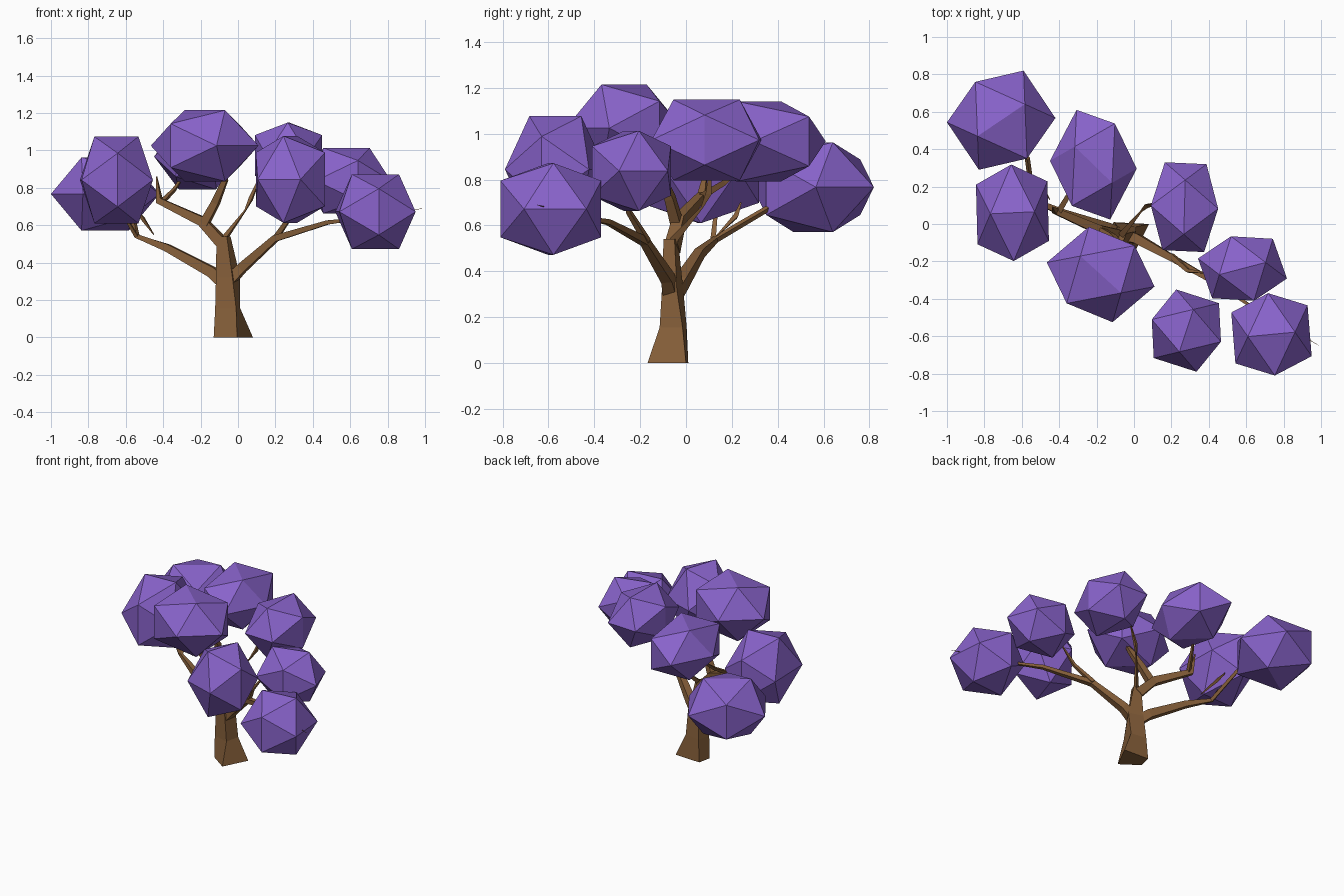
import bpy, bmesh, math
from mathutils import Vector, Matrix


def material(name, color):
    m = bpy.data.materials.new(name)
    m.diffuse_color = (*color, 1)
    return m


BARK = material("bark", (0.24, 0.115, 0.042))
LEAF = material("blossom", (0.25, 0.125, 0.6))


def finish(bm, name, mat):
    bmesh.ops.recalc_face_normals(bm, faces=bm.faces)
    me = bpy.data.meshes.new(name)
    bm.to_mesh(me)
    bm.free()
    me.materials.append(mat)
    ob = bpy.data.objects.new(name, me)
    bpy.context.collection.objects.link(ob)
    return ob


def skin(bm, rings):
    """Bridge equal vertex rings and cap both ends."""
    n = len(rings[0])
    for a, b in zip(rings, rings[1:]):
        for k in range(n):
            j = (k + 1) % n
            bm.faces.new((a[k], a[j], b[j], b[k]))
    bm.faces.new(rings[0])
    bm.faces.new(rings[-1])


def branch(name, points, sides=4):
    """Tapered low-poly limb through (x, y, z, radius) points."""
    bm = bmesh.new()
    pos = [Vector(p[:3]) for p in points]
    rings = []
    for i, p in enumerate(pos):
        d = (pos[min(i + 1, len(pos) - 1)] - pos[max(i - 1, 0)]).normalized()
        u = Vector((0.3, 1, 0)).cross(d).normalized()
        v = d.cross(u)
        r = points[i][3]
        angles = [2 * math.pi * (k + 0.5) / sides for k in range(sides)]
        rings.append([bm.verts.new(p + r * (math.cos(a) * u + math.sin(a) * v))
                      for a in angles])
    skin(bm, rings)
    return finish(bm, name, BARK)


def clump(name, center, half, degrees):
    """Icosahedron turned about z, then stretched to fit a bounding box."""
    g = (math.sqrt(5) - 1) / 2
    rot = Matrix.Rotation(math.radians(degrees), 3, 'Z')
    pts = []
    for s in (-1, 1):
        for t in (-g, g):
            pts += [rot @ Vector(q) for q in ((t, 0, s), (0, s, t), (s, t, 0))]
    ext = [max(q[i] for q in pts) for i in range(3)]
    bm = bmesh.new()
    for q in pts:
        bm.verts.new([center[i] + q[i] * half[i] / ext[i] for i in range(3)])
    bmesh.ops.convex_hull(bm, input=bm.verts)
    return finish(bm, name, LEAF)


# Trunk: four-sided, flared at the foot and narrowing to the upper fork
bm = bmesh.new()
levels = {
    0: [(-0.13, -0.08), (-0.005, -0.168), (0.08, -0.0), (-0.11, 0.01)],
    0.155: [(-0.122, -0.085), (-0.01, -0.115), (0.012, -0.015), (-0.1, 0.003)],
    0.32: [(-0.118, -0.08), (-0.03, -0.105), (0.012, -0.04), (-0.09, -0.012)],
    0.54: [(-0.115, -0.08), (-0.06, -0.098), (-0.04, -0.05), (-0.09, -0.035)],
}
skin(bm, [[bm.verts.new((x, y, z)) for x, y in lv] for z, lv in levels.items()])
finish(bm, "trunk", BARK)

# Main limbs and twigs
branch("left_limb", [(-0.07, -0.06, 0.29, 0.045), (-0.14, -0.02, 0.35, 0.04),
                     (-0.38, 0.06, 0.48, 0.028), (-0.54, 0.13, 0.54, 0.016),
                     (-0.57, 0.35, 0.67, 0.014), (-0.66, 0.45, 0.74, 0.006)])
branch("left_twig", [(-0.54, 0.12, 0.54, 0.014), (-0.6, 0.13, 0.64, 0.011),
                     (-0.65, 0.1, 0.75, 0.005)], 3)
branch("back_left_twig", [(-0.45, 0.13, 0.55, 0.003), (-0.51, 0.22, 0.64, 0.014),
                          (-0.56, 0.24, 0.7, 0.004)], 3)
branch("right_limb", [(-0.06, -0.06, 0.29, 0.045), (0.02, -0.08, 0.37, 0.036),
                      (0.2, -0.18, 0.53, 0.025), (0.48, -0.34, 0.615, 0.016),
                      (0.64, -0.45, 0.635, 0.01), (0.99, -0.65, 0.69, 0.001)])
branch("right_twig", [(0.2, -0.17, 0.53, 0.02), (0.29, -0.25, 0.66, 0.014),
                      (0.38, -0.26, 0.77, 0.005)])
branch("upper_left_limb", [(-0.08, -0.06, 0.5, 0.042), (-0.19, -0.03, 0.62, 0.036),
                           (-0.42, 0.07, 0.73, 0.024), (-0.435, 0.09, 0.86, 0.004)])
branch("back_left_limb", [(-0.4, 0.07, 0.73, 0.018), (-0.34, 0.17, 0.79, 0.014),
                          (-0.28, 0.27, 0.88, 0.006)], 3)
branch("top_limb", [(-0.18, -0.04, 0.61, 0.033), (-0.12, -0.07, 0.72, 0.028),
                    (-0.07, -0.12, 0.84, 0.02), (-0.08, -0.18, 0.92, 0.01)])
branch("back_limb", [(-0.07, -0.06, 0.53, 0.02), (0.04, 0.07, 0.68, 0.006),
                     (0.07, 0.1, 0.74, 0.015), (0.12, 0.11, 0.86, 0.006)], 3)

# Blossom clumps: centre, half size, turn about z
clumps = {
    "back_left": ((-0.71, 0.555, 0.767), (0.29, 0.265, 0.196), 34),
    "left": ((-0.65, 0.06, 0.842), (0.195, 0.258, 0.232), 2),
    "back": ((-0.217, 0.317, 0.967), (0.232, 0.293, 0.175), -35.5),
    "back_right": ((0.27, 0.09, 0.973), (0.18, 0.24, 0.176), 88),
    "top": ((-0.178, -0.27, 1.025), (0.288, 0.255, 0.19), -46),
    "right": ((0.58, -0.238, 0.838), (0.238, 0.172, 0.175), 17),
    "front": ((0.28, -0.57, 0.845), (0.185, 0.22, 0.232), 72),
    "front_right": ((0.735, -0.59, 0.672), (0.215, 0.22, 0.2), 5),
}
for key, spec in clumps.items():
    clump(key + "_blossom", *spec)
